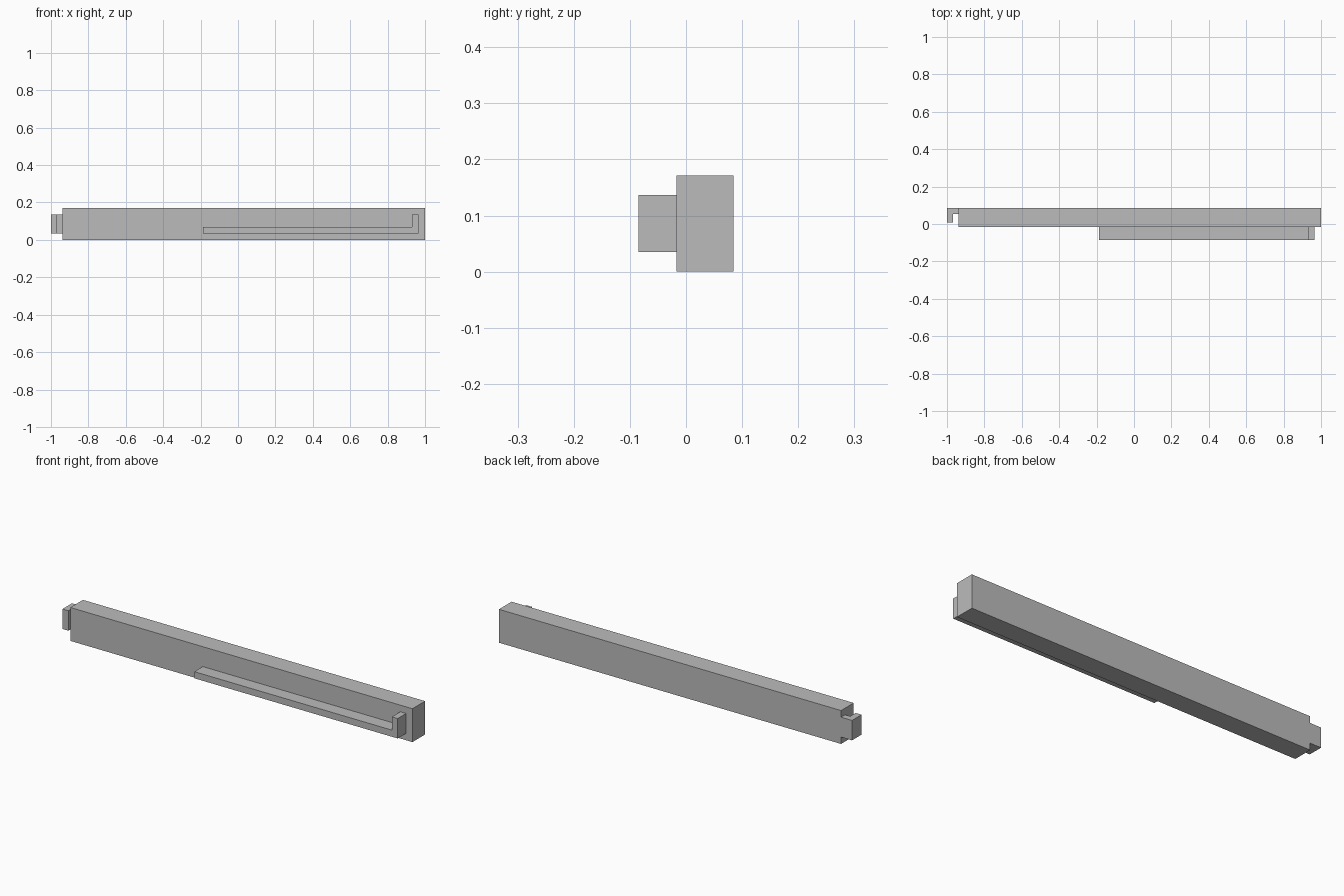
import bpy
import bmesh

cube = bpy.data.objects.get("Cube")
if cube:
    bpy.data.objects.remove(cube, do_unlink=True)

GREY = (0.5, 0.5, 0.5, 1)
grey = bpy.data.materials.new("plain grey")
grey.use_nodes = True
grey.diffuse_color = GREY
grey.node_tree.nodes["Principled BSDF"].inputs["Base Color"].default_value = GREY


def extrude_profile(name, points, offset):
    """Close a flat outline and extrude it along offset."""
    bm = bmesh.new()
    face = bm.faces.new([bm.verts.new(p) for p in points])
    result = bmesh.ops.extrude_face_region(bm, geom=[face])
    moved = [v for v in result["geom"] if isinstance(v, bmesh.types.BMVert)]
    bmesh.ops.translate(bm, verts=moved, vec=offset)
    if not any(len(f.verts) == len(points) and f is face for f in bm.faces):
        bm.faces.new([v for v in bm.verts if v not in moved])
    bmesh.ops.recalc_face_normals(bm, faces=bm.faces[:])
    mesh = bpy.data.meshes.new(name)
    bm.to_mesh(mesh)
    bm.free()
    mesh.materials.append(grey)
    obj = bpy.data.objects.new(name, mesh)
    bpy.context.collection.objects.link(obj)
    return obj


FRONT, BACK = -0.017, 0.085
BODY_END = -0.938
LOW, HIGH = 0.035, 0.137

# Main bar
bar = [(BODY_END, 0), (1, 0), (1, 0.171), (BODY_END, 0.171)]
extrude_profile("main_bar", [(x, FRONT, z) for x, z in bar], (0, BACK - FRONT, 0))

# Hooked tab at the right end, an L seen from the top
hook = [(BODY_END, BACK), (-1, BACK), (-1, 0.008), (-0.967, 0.008),
        (-0.967, 0.053), (BODY_END, 0.053)]
extrude_profile("end_hook", [(x, y, LOW) for x, y in hook], (0, 0, HIGH - LOW))

# Raised rail with an upturned end, an L seen from the front
rail = [(-0.188, LOW), (0.964, LOW), (0.964, HIGH), (0.931, HIGH),
        (0.931, 0.069), (-0.188, 0.069)]
extrude_profile("front_rail", [(x, -0.085, z) for x, z in rail], (0, FRONT + 0.085, 0))
